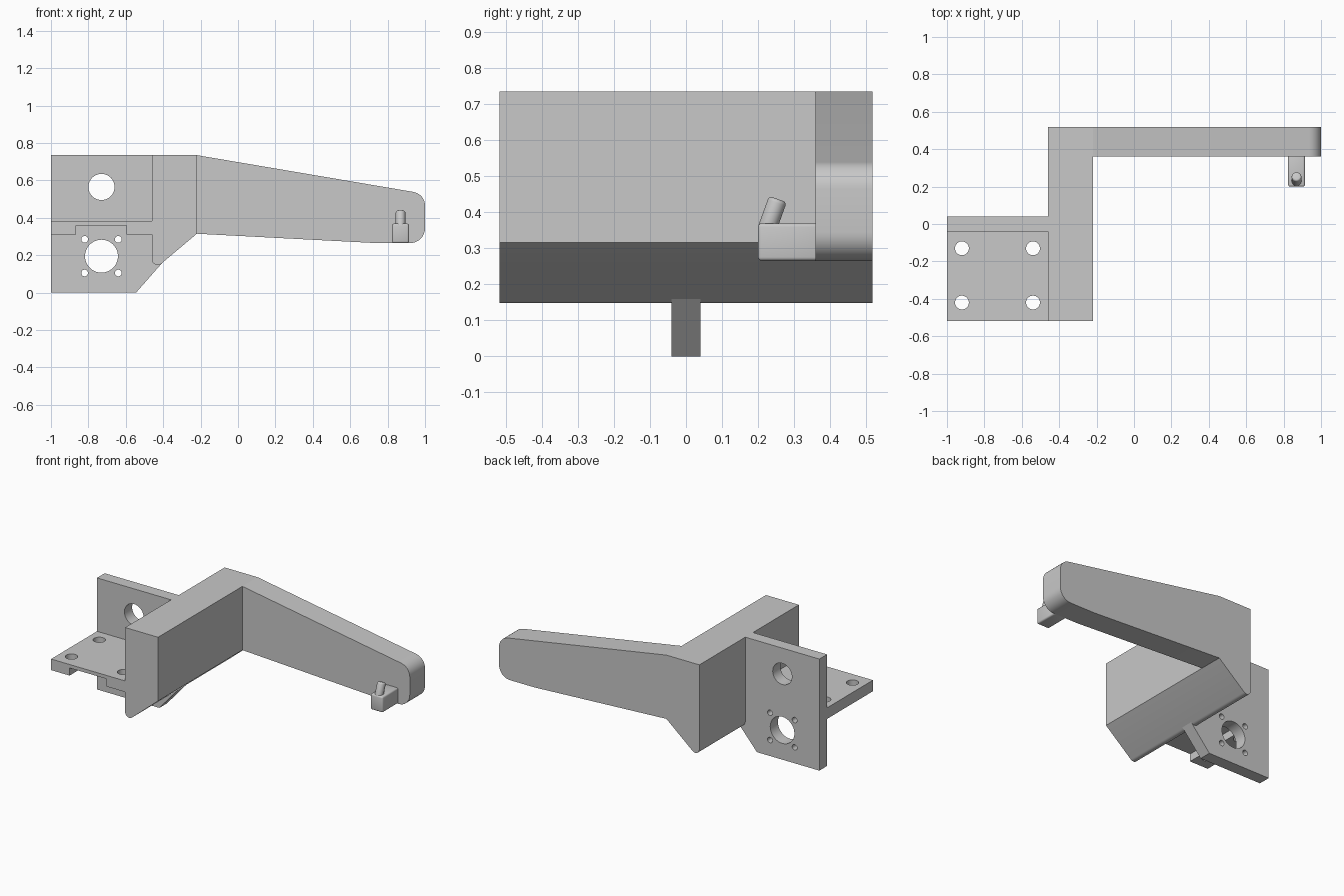
import bpy
import bmesh
import math
from mathutils import Vector, Matrix

cube = bpy.data.objects.get("Cube")
if cube:
    bpy.data.objects.remove(cube, do_unlink=True)

grey = bpy.data.materials.new("plain grey")
grey.use_nodes = True
GREY = (0.58, 0.58, 0.58, 1)
grey.diffuse_color = GREY
grey.node_tree.nodes["Principled BSDF"].inputs["Base Color"].default_value = GREY


def add_object(name, bm):
    bmesh.ops.recalc_face_normals(bm, faces=bm.faces[:])
    mesh = bpy.data.meshes.new(name)
    bm.to_mesh(mesh)
    bm.free()
    mesh.materials.append(grey)
    obj = bpy.data.objects.new(name, mesh)
    bpy.context.collection.objects.link(obj)
    return obj


def finish(obj):
    """Apply modifiers and smooth the rounded surfaces."""
    bpy.ops.object.select_all(action="DESELECT")
    obj.select_set(True)
    bpy.context.view_layer.objects.active = obj
    for mod in obj.modifiers[:]:
        bpy.ops.object.modifier_apply(modifier=mod.name)
    bpy.ops.object.shade_smooth_by_angle(angle=math.radians(30))


def outline(points, steps=8):
    """Points are (x, z) or (x, z, radius); a radius rounds that corner."""
    result = []
    for i, point in enumerate(points):
        corner = Vector(point[:2])
        if len(point) == 2:
            result.append(corner)
            continue
        radius = point[2]
        a = (Vector(points[i - 1][:2]) - corner).normalized()
        b = (Vector(points[(i + 1) % len(points)][:2]) - corner).normalized()
        half = a.angle(b) / 2
        centre = corner + (a + b).normalized() * radius / math.sin(half)
        reach = radius / math.tan(half)
        start = (corner + a * reach - centre).normalized()
        end = (corner + b * reach - centre).normalized()
        for k in range(steps + 1):
            result.append(centre + start.slerp(end, k / steps).normalized() * radius)
    return result


def prism(name, points, y0, y1):
    """Extrude an x-z outline from y0 to y1."""
    bm = bmesh.new()
    face = bm.faces.new([bm.verts.new((p.x, y0, p.y)) for p in outline(points)])
    moved = bmesh.ops.extrude_face_region(bm, geom=[face])["geom"]
    verts = [v for v in moved if isinstance(v, bmesh.types.BMVert)]
    bmesh.ops.translate(bm, verts=verts, vec=(0, y1 - y0, 0))
    # The starting face may remain or be consumed, so close any open end
    bmesh.ops.holes_fill(bm, edges=[e for e in bm.edges if e.is_boundary])
    return add_object(name, bm)


def drill(obj, holes, turn):
    """Cut round holes given as (centre, radius)."""
    bm = bmesh.new()
    for centre, radius in holes:
        bmesh.ops.create_cone(bm, cap_ends=True, segments=40, radius1=radius, radius2=radius,
                              depth=0.3, matrix=Matrix.Translation(centre) @ turn)
    cutter = add_object("hole_cutter", bm)
    cutter.hide_render = True
    mod = obj.modifiers.new("holes", "BOOLEAN")
    mod.operation = "DIFFERENCE"
    mod.solver = "EXACT"
    mod.object = cutter
    finish(obj)
    bpy.data.objects.remove(cutter, do_unlink=True)


# Upright mounting plate with a shaft hole, a motor hole and four screw holes
upright = prism("upright_plate", [(-1, 0), (-0.545, 0), (-0.40, 0.165), (-0.40, 0.25),
                                  (-0.46, 0.3), (-0.46, 0.735), (-1, 0.735)], -0.04, 0.04)
holes = [((-0.73, 0, 0.565), 0.07), ((-0.73, 0, 0.195), 0.088)]
holes += [((-0.73 + sx * 0.09, 0, 0.195 + sz * 0.09), 0.018)
          for sx in (-1, 1) for sz in (-1, 1)]
drill(upright, holes, Matrix.Rotation(math.pi / 2, 4, "X"))

# Flat shelf with a channel underneath and four bolt holes
shelf = prism("shelf_plate", [(-1, 0.31), (-0.865, 0.31), (-0.865, 0.36), (-0.595, 0.36),
                              (-0.595, 0.31), (-0.46, 0.31), (-0.46, 0.383), (-1, 0.383)],
              -0.518, -0.04)
drill(shelf, [((x, y, 0.35), 0.037) for x in (-0.92, -0.54) for y in (-0.13, -0.42)],
      Matrix.Identity(4))

# Cross block with a sloped underside
finish(prism("cross_block", [(-0.46, 0.735), (-0.46, 0.113, 0.03), (-0.22, 0.315),
                             (-0.22, 0.735)], -0.518, 0.518))

# Tapering arm with a rounded tip
finish(prism("arm", [(-0.22, 0.315), (0.74, 0.265), (1, 0.265, 0.08), (1, 0.528, 0.075),
                     (-0.22, 0.735)], 0.36, 0.518))

# Small block on the side of the arm tip
block = prism("peg_block", [(0.824, 0.265), (0.914, 0.265), (0.914, 0.369), (0.824, 0.369)],
              0.2, 0.37)
bevel = block.modifiers.new("soft_edges", "BEVEL")
bevel.width = 0.01
bevel.segments = 3
finish(block)

# Leaning peg with a rounded end
foot, tip = Vector((0.869, 0.222, 0.345)), Vector((0.869, 0.255, 0.436))
axis = tip - foot
bm = bmesh.new()
bmesh.ops.create_cone(bm, cap_ends=True, segments=32, radius1=0.026, radius2=0.026,
                      depth=axis.length,
                      matrix=Matrix.Translation((foot + tip) / 2)
                      @ axis.to_track_quat("Z", "Y").to_matrix().to_4x4())
peg = add_object("peg", bm)
bevel = peg.modifiers.new("rounded_end", "BEVEL")
bevel.width = 0.01
bevel.segments = 4
bevel.limit_method = "ANGLE"
bevel.angle_limit = math.radians(40)
finish(peg)
